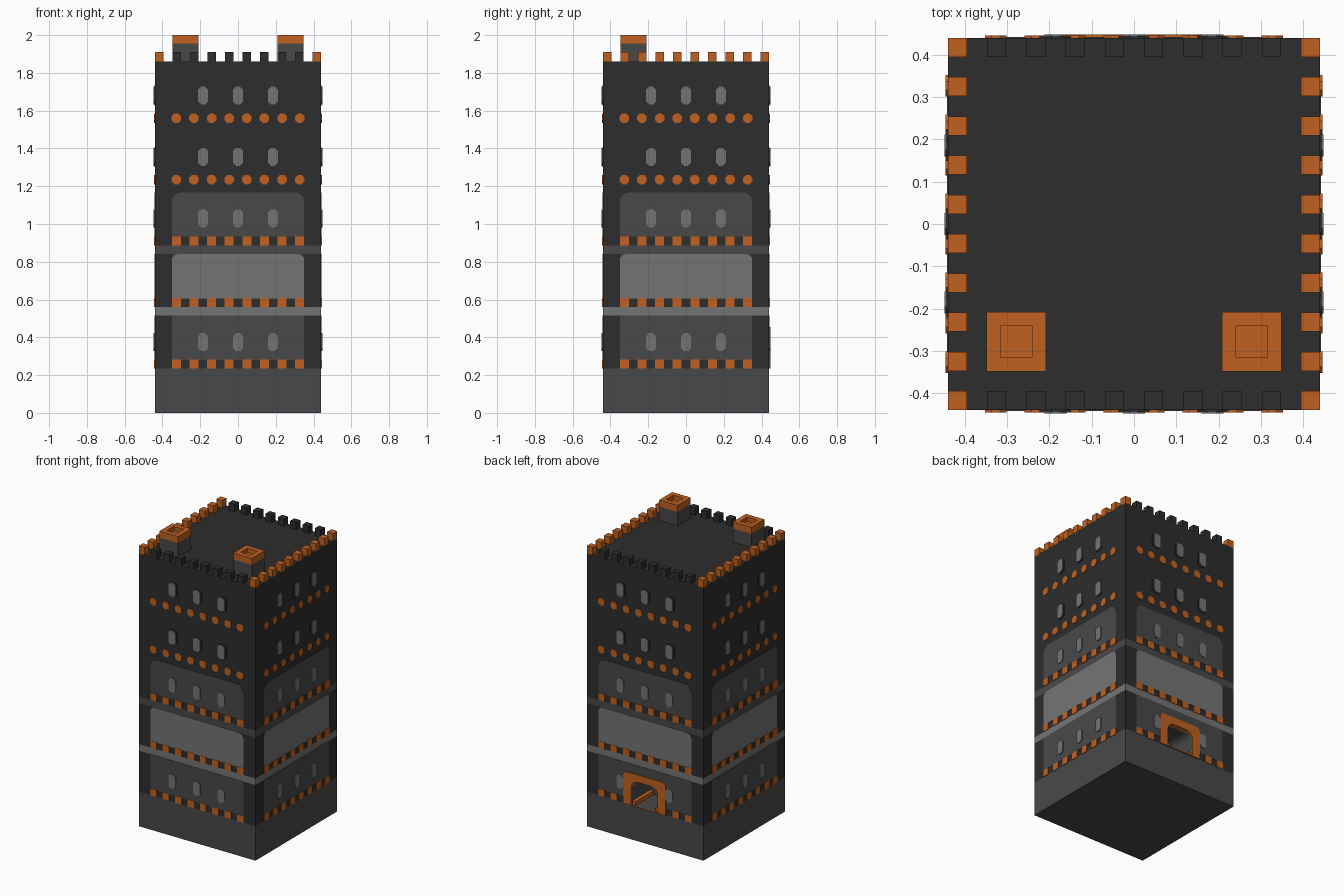
import bpy, bmesh, math
from mathutils import Matrix, Vector

if "Cube" in bpy.data.objects:
    bpy.data.objects.remove(bpy.data.objects["Cube"], do_unlink=True)

HALF = 0.44          # half width of the tower
PITCH = 0.0933       # spacing of merlons and trim
SIDES = ["front", "left", "back", "right"]


def material(name, color):
    m = bpy.data.materials.new(name)
    m.use_nodes = True
    m.diffuse_color = (*color, 1)
    m.node_tree.nodes["Principled BSDF"].inputs["Base Color"].default_value = (*color, 1)
    return m


BLACK = material("charcoal stone", (0.026, 0.026, 0.026))
DARK = material("dark grey stone", (0.066, 0.066, 0.066))
LIGHT = material("light grey stone", (0.175, 0.175, 0.175))
ORANGE = material("orange trim", (0.53, 0.12, 0.015))


def finish(name, bm, mat):
    bmesh.ops.recalc_face_normals(bm, faces=bm.faces)
    mesh = bpy.data.meshes.new(name)
    bm.to_mesh(mesh)
    bm.free()
    mesh.materials.append(mat)
    ob = bpy.data.objects.new(name, mesh)
    bpy.context.collection.objects.link(ob)
    return ob


def boxes(name, items, mat):
    """Several boxes in one object, each given by its centre and size."""
    bm = bmesh.new()
    for centre, size in items:
        m = Matrix.Translation(centre) @ Matrix.Diagonal((*size, 1))
        bmesh.ops.create_cube(bm, size=1, matrix=m)
    return finish(name, bm, mat)


def plates(name, outlines, side, proud, mat, depth=0.002):
    """Extruded outlines (across, up) laid on one side of the tower."""
    bm = bmesh.new()
    for pts in outlines:
        face = bm.faces.new([bm.verts.new((u, -HALF - proud, z)) for u, z in pts])
        ext = bmesh.ops.extrude_face_region(bm, geom=[face])
        moved = [v for v in ext["geom"] if isinstance(v, bmesh.types.BMVert)]
        bmesh.ops.translate(bm, verts=moved, vec=(0, proud + depth, 0))
    turn = Matrix.Rotation(SIDES.index(side) * math.pi / 2, 3, "Z")
    bmesh.ops.rotate(bm, verts=bm.verts, cent=(0, 0, 0), matrix=turn)
    return finish(name, bm, mat)


def rect(u, z0, z1, w):
    return [(u - w, z0), (u + w, z0), (u + w, z1), (u - w, z1)]


def round_top(w, z0, z1, r, steps=4):
    """Panel outline with rounded upper corners."""
    arc = [i * math.pi / 2 / steps for i in range(steps + 1)]
    right = [(w - r + r * math.cos(a), z1 - r + r * math.sin(a)) for a in arc]
    return [(-w, z0), (w, z0)] + right + [(-u, z) for u, z in reversed(right)]


def octagon(u, z, w, h, c):
    right = [(w - c, -h), (w, c - h), (w, h - c), (w - c, h)]
    return [(u + a, z + b) for a, b in right] + [(u - a, z + b) for a, b in reversed(right)]


def slab(name, z0, z1, mat):
    return boxes(name, [((0, 0, (z0 + z1) / 2), (2 * HALF, 2 * HALF, z1 - z0))], mat)


# Stacked storeys and bands
slab("plinth", 0, 0.235, DARK)
lower = slab("lower_storey", 0.235, 0.515, BLACK)
slab("lower_band", 0.515, 0.56, LIGHT)
slab("middle_storey", 0.56, 0.84, BLACK)
slab("upper_band", 0.84, 0.885, DARK)
slab("upper_storeys", 0.885, 1.86, BLACK)

# Panels, trim and windows on the four sides
columns = [(i - 3.5) * PITCH for i in range(8)]
for side in SIDES:
    panel = plates(side + "_lower_panel", [rect(0, 0.28, 0.515, 0.35)], side, 0.002, DARK)
    if side == "back":
        back_panel = panel
    plates(side + "_middle_panel", [round_top(0.35, 0.605, 0.84, 0.03)], side, 0.002, LIGHT)
    plates(side + "_upper_panel", [round_top(0.35, 0.935, 1.168, 0.05)], side, 0.002, DARK)

    blocks = [rect(u, z, z + 0.047, 0.024) for z in (0.235, 0.56, 0.887) for u in columns
              if not (side == "back" and z < 0.3 and abs(u) < 0.15)]
    plates(side + "_trim_blocks", blocks, side, 0.004, ORANGE)
    studs = [octagon(u, z, 0.025, 0.025, 0.0146) for z in (1.235, 1.56) for u in columns]
    plates(side + "_studs", studs, side, 0.005, ORANGE)

    spots = [(u, z) for z in (0.375, 1.03, 1.355, 1.68) for u in (-0.185, 0, 0.185)
             if not (side == "back" and z < 0.5 and u == 0)]
    plates(side + "_windows", [octagon(u, z, 0.026, 0.048, 0.016) for u, z in spots],
           side, 0.008, LIGHT)
    plates(side + "_window_frames", [octagon(u, z, 0.036, 0.052, 0.016)
                                     for u, z in spots if z > 1.2], side, 0.003, BLACK)

# Back gateway: a tunnel cut into the wall, with a surround and side curbs
opening = round_top(0.1, 0.236, 0.405, 0.05)
cutter = plates("gateway_cutter", [opening], "back", 0.02, DARK, depth=0.2)
cutter.hide_render = True
cutter.hide_viewport = True
cutter.display_type = "WIRE"
surround = plates("gateway_surround", [round_top(0.16, 0.235, 0.455, 0.03)], "back",
                  0.008, ORANGE, depth=0.03)
for ob in (lower, back_panel, surround):
    mod = ob.modifiers.new("gateway", "BOOLEAN")
    mod.operation = "DIFFERENCE"
    mod.solver = "EXACT"
    mod.object = cutter
    mod.material_mode = "INDEX" if ob is surround else "TRANSFER"
boxes("gateway_curbs", [((s * 0.087, HALF - 0.1, 0.25), (0.025, 0.19, 0.028))
                        for s in (-1, 1)], ORANGE)

# Battlements: orange rows on left and right, charcoal rows on front and back
edge, size = HALF - 0.0225, (0.045, 0.045, 0.05)
rows = [(i - 4.5) * 2 * edge / 9 for i in range(10)]
for name, s in (("left", 1), ("right", -1)):
    boxes(name + "_merlons", [((s * edge, y, 1.885), size) for y in rows], ORANGE)
for name, s in (("front", -1), ("back", 1)):
    boxes(name + "_merlons", [((x, s * edge, 1.885), size) for x in rows[1:-1]], BLACK)

# Chimneys with a sunken flue in the cap
for name, s in (("left", 1), ("right", -1)):
    x, y = s * 0.278, -0.278
    boxes(name + "_chimney", [((x, y, 1.907), (0.138, 0.138, 0.096))], DARK)
    cap = bmesh.new()
    place = Matrix.Translation((x, y, 1.9775)) @ Matrix.Diagonal((0.14, 0.14, 0.045, 1))
    bmesh.ops.create_cube(cap, size=1, matrix=place)
    cap.normal_update()
    top = max(cap.faces, key=lambda f: f.calc_center_median().z)
    bmesh.ops.inset_individual(cap, faces=[top], thickness=0.046)
    inner = bmesh.ops.extrude_face_region(cap, geom=[top])
    verts = [v for v in inner["geom"] if isinstance(v, bmesh.types.BMVert)]
    bmesh.ops.translate(cap, verts=verts, vec=Vector((0, 0, -0.03)))
    if top.is_valid:
        bmesh.ops.delete(cap, geom=[top], context="FACES_ONLY")
    finish(name + "_chimney_cap", cap, ORANGE)
